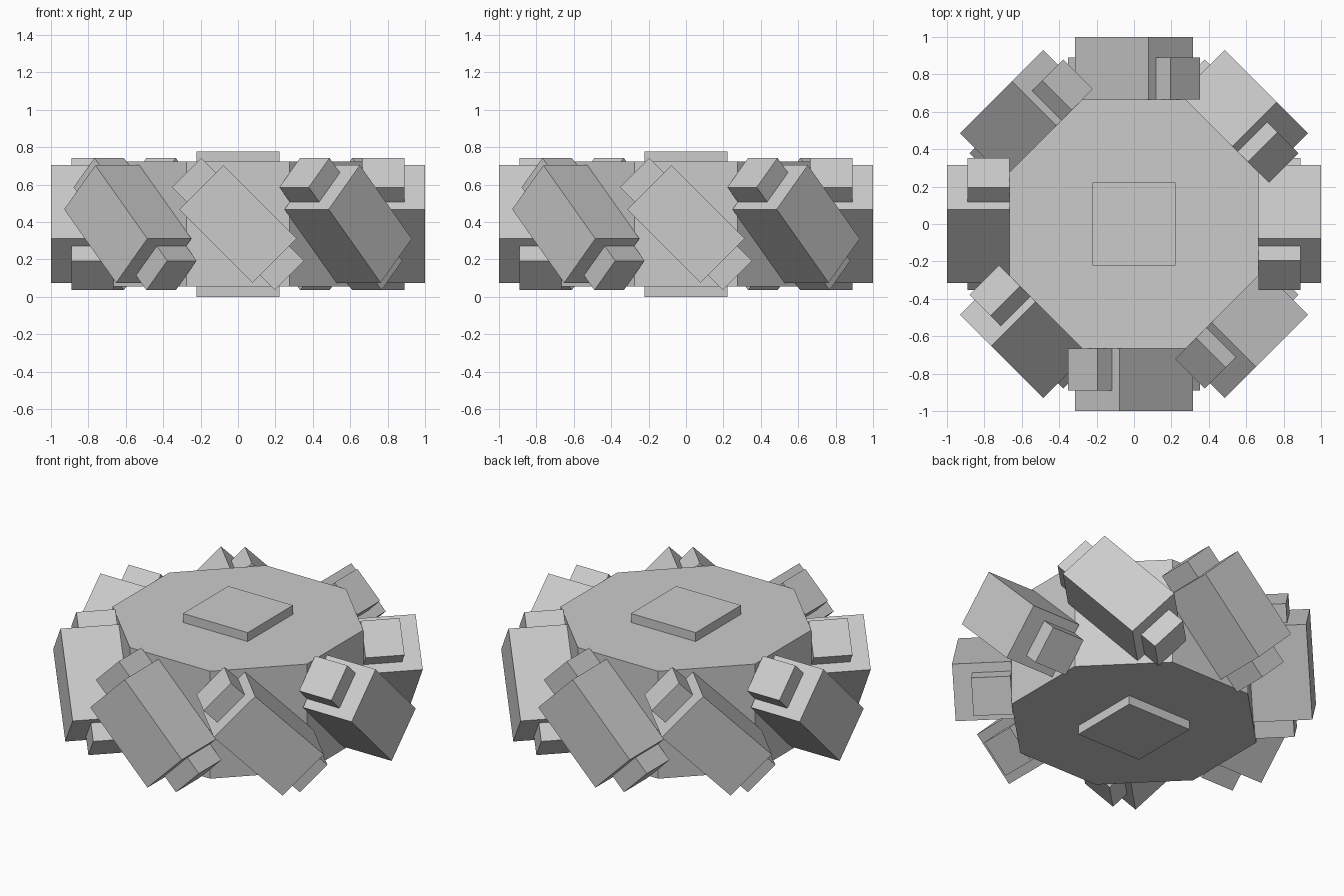
import bpy
import math
from mathutils import Matrix

if "Cube" in bpy.data.objects:
    bpy.data.objects.remove(bpy.data.objects["Cube"])

U = 1 / 9          # base unit: 18 units across
MID = 3.5 * U      # height of the centre plane


def box(name, size, matrix):
    bpy.ops.mesh.primitive_cube_add(size=1)
    ob = bpy.context.object
    ob.name = name
    ob.data.transform(matrix @ Matrix.Diagonal((*size, 1)))
    return ob


# Octagonal hub with flat sides facing the axes
bpy.ops.mesh.primitive_cylinder_add(
    vertices=8, radius=6 * U / math.cos(math.pi / 8), depth=6 * U)
hub = bpy.context.object
hub.name = "hub"
hub.data.transform(Matrix.Translation((0, 0, MID)) @ Matrix.Rotation(math.pi / 8, 4, 'Z'))

# Square axle showing above and below the hub
box("axle", (4 * U, 4 * U, 7 * U), Matrix.Translation((0, 0, MID)))

# Eight slanted teeth, each a thick block with a longer, thinner bar through it
for i in range(8):
    turn = Matrix.Rotation(i * math.pi / 4, 4, 'Z')
    tilt = Matrix.Rotation(math.pi / 4, 4, 'Y')
    for name, length, width in (("tooth_block", 5, 3), ("tooth_bar", 7, 2)):
        place = Matrix.Translation((0, -(6 + width / 2) * U, MID))
        box(f"{name}_{i + 1}", (length * U, width * U, width * U), turn @ place @ tilt)
